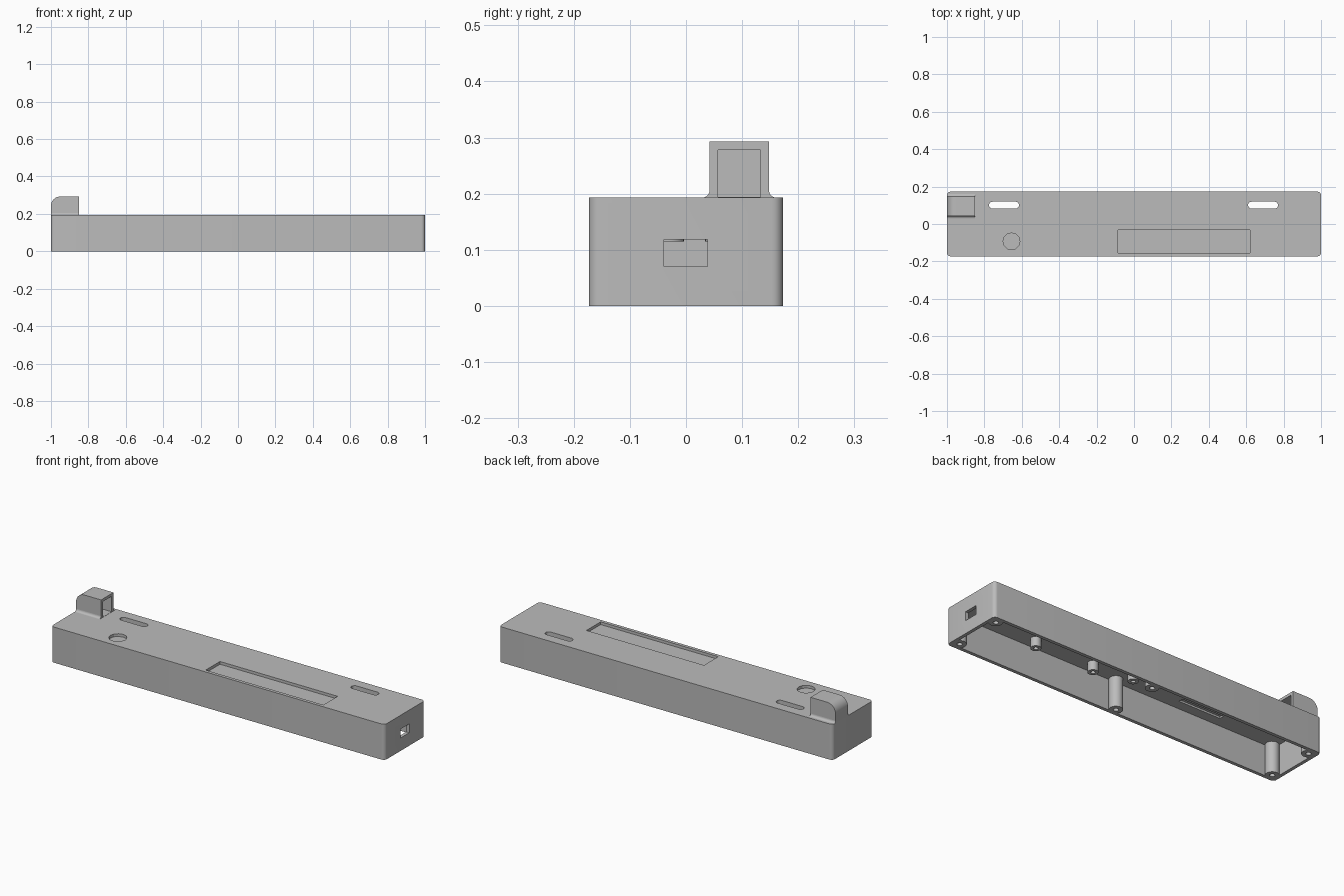
import bpy, bmesh, math
from mathutils import Vector

old = bpy.data.objects.get("Cube")
if old:
    bpy.data.objects.remove(old)

grey = bpy.data.materials.new("plain grey")
grey.use_nodes = True
colour = (0.5, 0.5, 0.5, 1)
grey.diffuse_color = colour
grey.node_tree.nodes["Principled BSDF"].inputs["Base Color"].default_value = colour

X, Y, H = 1.0, 0.173, 0.193
WALL, CEIL = 0.018, 0.165


def prism(name, points, start, vec):
    """Extrude a closed outline of 3D points along a vector."""
    bm = bmesh.new()
    face = bm.faces.new([bm.verts.new(Vector(p) + Vector(start)) for p in points])
    side = bmesh.ops.extrude_face_region(bm, geom=[face])
    verts = [v for v in side["geom"] if isinstance(v, bmesh.types.BMVert)]
    bmesh.ops.translate(bm, vec=vec, verts=verts)
    bmesh.ops.recalc_face_normals(bm, faces=bm.faces)
    mesh = bpy.data.meshes.new(name)
    bm.to_mesh(mesh)
    bm.free()
    obj = bpy.data.objects.new(name, mesh)
    bpy.context.collection.objects.link(obj)
    mesh.materials.append(grey)
    return obj


def arc(cx, cy, r, a0, a1, n=6):
    angles = [math.radians(a0 + (a1 - a0) * i / n) for i in range(n + 1)]
    return [(cx + r * math.cos(a), cy + r * math.sin(a)) for a in angles]


def slab(name, x0, x1, y0, y1, z0, z1, r=0.0):
    """Upright block with optional rounded vertical edges."""
    if r:
        pts = (arc(x1 - r, y1 - r, r, 0, 90) + arc(x0 + r, y1 - r, r, 90, 180)
               + arc(x0 + r, y0 + r, r, 180, 270) + arc(x1 - r, y0 + r, r, 270, 360))
    else:
        pts = [(x0, y0), (x1, y0), (x1, y1), (x0, y1)]
    return prism(name, [(x, y, z0) for x, y in pts], (0, 0, 0), (0, 0, z1 - z0))


def rod(name, x, y, r, z0, z1, n=24):
    pts = arc(x, y, r, 0, 360, n)[:-1]
    return prism(name, [(a, b, z0) for a, b in pts], (0, 0, 0), (0, 0, z1 - z0))


def combine(target, tool, operation):
    mod = target.modifiers.new("join", "BOOLEAN")
    mod.operation, mod.solver, mod.object = operation, "EXACT", tool
    bpy.context.view_layer.objects.active = target
    bpy.ops.object.modifier_apply(modifier=mod.name)
    bpy.data.objects.remove(tool)


# Hollow case, open underneath
case = slab("case", -X, X, -Y, Y, 0, H, 0.02)
combine(case, slab("cavity", -X + WALL, X - WALL, -Y + WALL, Y - WALL, -0.1, CEIL), "DIFFERENCE")

# Full height screw posts and short mounting posts
tall = [(x, y) for x in (-0.957, 0, 0.957) for y in (-0.132, 0.132)]
short = [(x, y) for x in (0.53, 0.18) for y in (-0.085, 0.06)] + [(-0.02, -0.03)]
for x, y in tall:
    combine(case, rod("screw_post", x, y, 0.034, 0, CEIL + 0.01), "UNION")
for x, y in short:
    combine(case, rod("mount_post", x, y, 0.026, 0.115, CEIL + 0.01), "UNION")
for x, y in tall:
    combine(case, rod("screw_hole", x, y, 0.013, -0.01, 0.1), "DIFFERENCE")
for x, y in short:
    combine(case, rod("mount_hole", x, y, 0.011, 0.1, 0.15), "DIFFERENCE")

# Cable slots through the top, display and button recesses, socket in the end
for x in (-0.695, 0.69):
    combine(case, slab("slot", x - 0.08, x + 0.08, 0.083, 0.119, 0.1, 0.25, 0.0175), "DIFFERENCE")
combine(case, slab("display", -0.085, 0.62, -0.155, -0.033, 0.178, 0.25), "DIFFERENCE")
combine(case, rod("button", -0.655, -0.093, 0.045, 0.178, 0.25, 12), "DIFFERENCE")
combine(case, slab("socket", 0.9, 1.1, -0.039, 0.038, 0.07, 0.118), "DIFFERENCE")
combine(case, slab("inner_pocket", -0.61, -0.36, -0.1, -0.075, 0.1, 0.175), "DIFFERENCE")

# Hood on the top: side profile with a rounded outer corner
Y0, Y1, TOP = 0.042, 0.148, 0.293
side = [(-0.85, H), (-0.85, TOP)] + arc(-0.95, TOP - 0.05, 0.05, 90, 180, 10) + [(-1.0, H)]
hood = prism("hood", [(x, Y0, z) for x, z in side], (0, 0, 0), (0, Y1 - Y0, 0))
combine(hood, slab("hood_opening", -0.985, -0.8, Y0 + 0.015, Y1 - 0.015, H + 0.001, 0.278), "DIFFERENCE")

# Concave fillets along both sides of the hood
R = 0.013
for name, y, s in (("front_fillet", Y0, -1), ("back_fillet", Y1, 1)):
    curve = [(y + s * (R - a), H + R - b) for a, b in arc(0, 0, R, 0, 90)]
    prism(name, [(-1.0, p, q) for p, q in [(y, H)] + curve], (0, 0, 0), (0.15, 0, 0))

for obj in bpy.context.view_layer.objects:
    if obj.type == "MESH" and obj.name in ("case", "hood", "front_fillet", "back_fillet"):
        bpy.ops.object.select_all(action="DESELECT")
        obj.select_set(True)
        bpy.context.view_layer.objects.active = obj
        bpy.ops.object.shade_smooth_by_angle(angle=math.radians(28))
